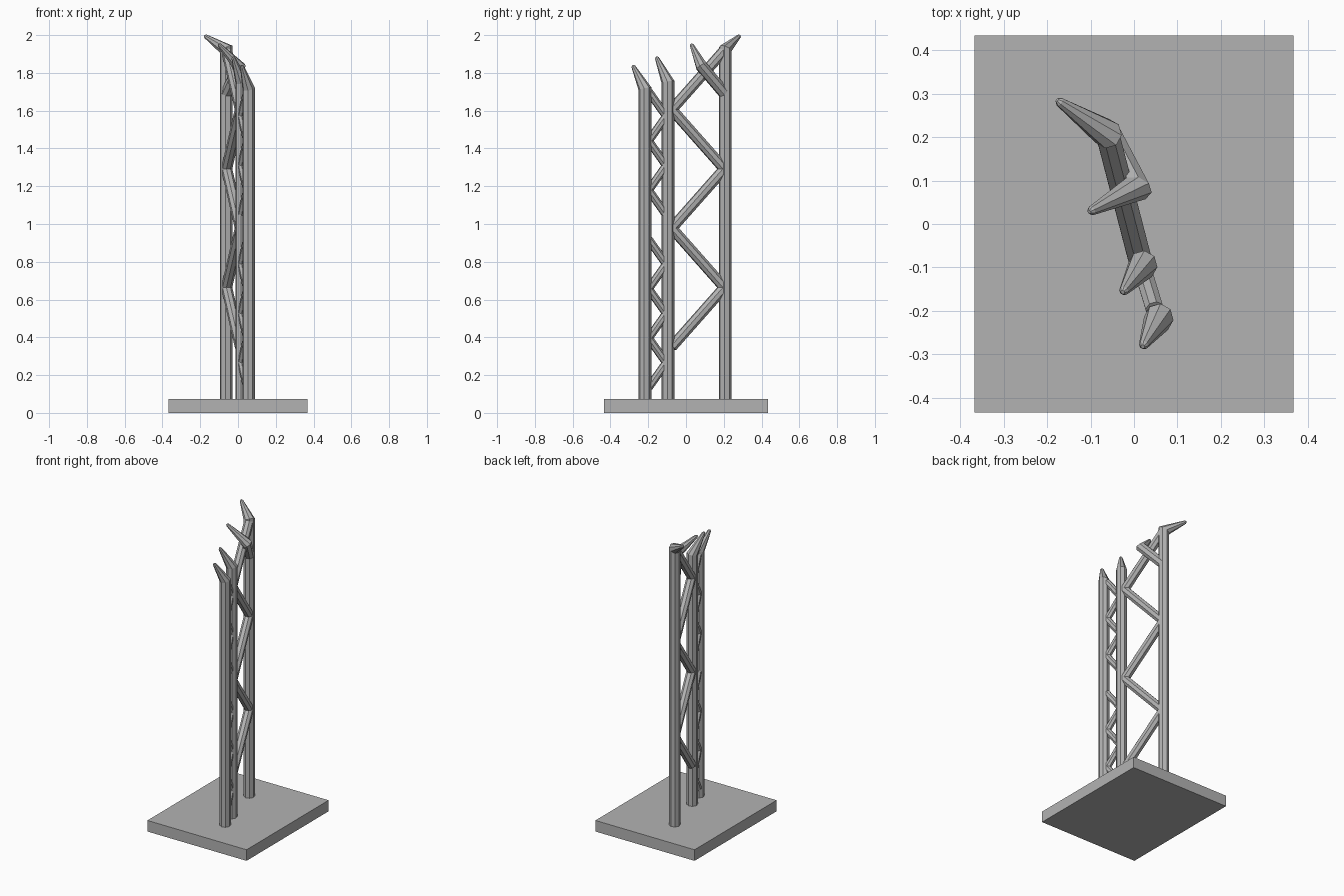
import bpy, bmesh, math
from mathutils import Vector

cube = bpy.data.objects.get("Cube")
if cube:
    bpy.data.objects.remove(cube, do_unlink=True)

grey = bpy.data.materials.new("plain grey")
grey.use_nodes = True
grey.diffuse_color = (0.45, 0.45, 0.45, 1)
grey.node_tree.nodes["Principled BSDF"].inputs["Base Color"].default_value = (0.45, 0.45, 0.45, 1)


def finish(bm, name):
    bmesh.ops.recalc_face_normals(bm, faces=bm.faces)
    mesh = bpy.data.meshes.new(name)
    bm.to_mesh(mesh)
    bm.free()
    mesh.materials.append(grey)
    obj = bpy.data.objects.new(name, mesh)
    bpy.context.collection.objects.link(obj)
    return obj


def add_tube(bm, path, radii, sides=8):
    """Faceted tube along a path, with mitred bends and closed ends."""
    pts = [Vector(p) for p in path]
    dirs = [(b - a).normalized() for a, b in zip(pts, pts[1:])]
    axis = dirs[0]
    side = axis.cross(Vector((1, 0.28, 0))).normalized()
    up = axis.cross(side)
    rings = []
    for i, (p, r) in enumerate(zip(pts, radii)):
        before, after = dirs[max(i - 1, 0)], dirs[min(i, len(dirs) - 1)]
        normal = (before + after).normalized()
        ring = []
        for k in range(sides):
            a = 2 * math.pi * (k + 0.5) / sides
            off = (side * math.cos(a) + up * math.sin(a)) * r
            # slide along the incoming segment onto the mitre plane
            off -= before * (off.dot(normal) / before.dot(normal))
            ring.append(bm.verts.new(p + off))
        rings.append(ring)
        if i < len(dirs):
            turn = before.rotation_difference(after)
            side, up = turn @ side, turn @ up
    for lo, hi in zip(rings, rings[1:]):
        for k in range(sides):
            n = (k + 1) % sides
            bm.faces.new((lo[k], lo[n], hi[n], hi[k]))
    bm.faces.new(rings[0])
    bm.faces.new(rings[-1])


def spike_post(name, path, radius):
    """Post that bends at the top into a blunt tapering spike."""
    pts = [Vector(p) for p in path]
    heel, tip = pts[-2], pts[-1]
    near = tip - (tip - heel).normalized() * 0.008
    bm = bmesh.new()
    add_tube(bm, pts[:-1] + [near, tip], [radius] * (len(pts) - 1) + [0.011, 0.005])
    return finish(bm, name)


def zigzag(name, ends, start, step, count, radius, first=0, skip=()):
    """Struts climbing back and forth between two uprights."""
    bm = bmesh.new()
    for i in range(count):
        if i in skip:
            continue
        a, b = ends[(i + first) % 2], ends[(i + first + 1) % 2]
        add_tube(bm, [(*a, start + i * step), (*b, start + (i + 1) * step)], [radius] * 2)
    return finish(bm, name)


# Base plate
bm = bmesh.new()
bmesh.ops.create_cube(bm, size=1)
for v in bm.verts:
    v.co = (v.co.x * 0.734, v.co.y * 0.868, (v.co.z + 0.5) * 0.074)
finish(bm, "base_plate")

# Uprights with bent spikes
spike_post("front_post", [(0.057, -0.217, 0.05), (0.057, -0.217, 1.715), (0.02, -0.282, 1.84)], 0.034)
spike_post("middle_post", [(0.02, -0.095, 0.05), (0.02, -0.095, 1.75), (-0.026, -0.157, 1.885)], 0.034)
spike_post("back_post", [(-0.062, 0.208, 0.05), (-0.062, 0.208, 1.925), (-0.177, 0.285, 1.997)], 0.034)

# Slanted branch ending in a spike
spike_post("branch_spike", [(-0.06, 0.205, 1.69), (0.005, 0.082, 1.835), (-0.103, 0.028, 1.952)], 0.032)

# Bracing struts
zigzag("narrow_struts", [(0.048, -0.197), (0.02, -0.105)], 0.135, 0.1305, 12, 0.022, skip=(6,))
zigzag("wide_struts", [(0.012, -0.075), (-0.06, 0.203)], 0.35, 0.314, 5, 0.029)
